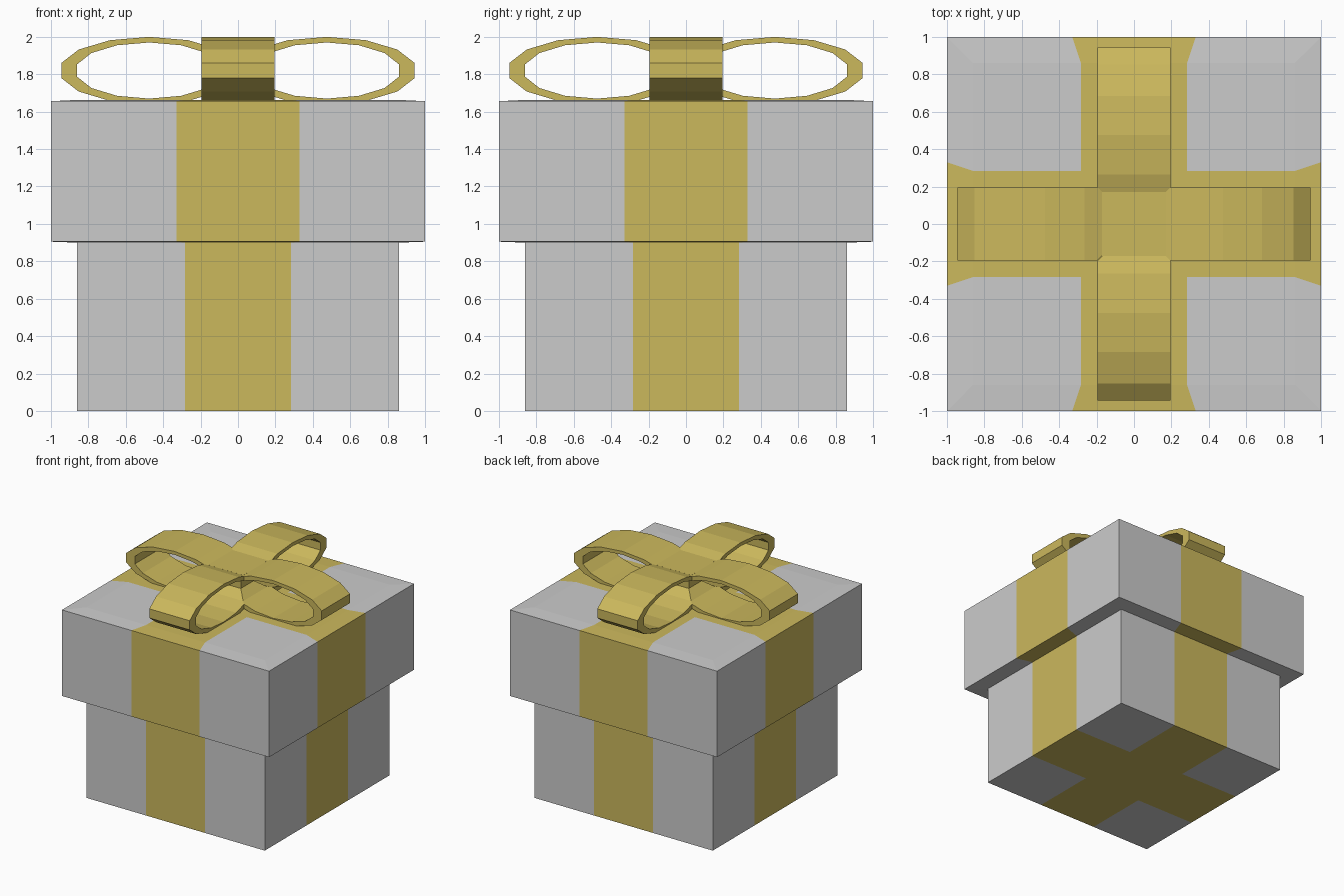
import bpy, bmesh, math
from mathutils import Vector, Matrix

if "Cube" in bpy.data.objects:
    bpy.data.objects.remove(bpy.data.objects["Cube"])


def material(name, rgb):
    m = bpy.data.materials.new(name)
    m.diffuse_color = (*rgb, 1)
    m.use_nodes = True
    m.node_tree.nodes["Principled BSDF"].inputs["Base Color"].default_value = m.diffuse_color
    return m


paper = material("light grey paper", (0.60, 0.60, 0.60))
gold = material("gold ribbon", (0.60, 0.48, 0.108))


def finish(bm, name, mats):
    bmesh.ops.recalc_face_normals(bm, faces=bm.faces[:])
    me = bpy.data.meshes.new(name)
    bm.to_mesh(me)
    bm.free()
    for m in mats:
        me.materials.append(m)
    ob = bpy.data.objects.new(name, me)
    bpy.context.collection.objects.link(ob)
    return ob


# Gift box with overhanging lid: stacked 4x4 point grids, middle strips are ribbon
levels = [(0.862, 0.0), (0.862, 0.9), (1.0, 0.905), (1.0, 1.656), (0.862, 1.663)]
STEPS = (-1, -0.33, 0.33, 1)
border = ([(i, 0) for i in range(3)] + [(3, j) for j in range(3)]
          + [(i, 3) for i in (3, 2, 1)] + [(0, j) for j in (3, 2, 1)])
bm = bmesh.new()
grids = []
for k, (w, z) in enumerate(levels):
    cap = k in (0, len(levels) - 1)
    grids.append({(i, j): bm.verts.new((STEPS[i] * w, STEPS[j] * w, z))
                  for i in range(4) for j in range(4)
                  if cap or (i, j) in border})
for lo, hi in zip(grids, grids[1:]):
    for n in range(12):
        a, b = border[n], border[(n + 1) % 12]
        f = bm.faces.new((lo[a], lo[b], hi[b], hi[a]))
        f.material_index = int(n % 3 == 1)
for g in (grids[0], grids[-1]):
    for i in range(3):
        for j in range(3):
            f = bm.faces.new((g[i, j], g[i + 1, j], g[i + 1, j + 1], g[i, j + 1]))
            f.material_index = int(i == 1 or j == 1)
finish(bm, "gift_box", [paper, gold])

# Bow loops: 14-sided oval bands, mitred where they meet at the centre
N, HALF, CX, CZ = 14, 0.195, 0.475, 1.82
for q in range(4):
    bm = bmesh.new()
    rings = []
    for rx, rz, y in ((0.482, 0.18, -HALF), (0.482, 0.18, HALF),
                      (0.395, 0.15, HALF), (0.395, 0.15, -HALF)):
        rings.append([bm.verts.new((CX + rx * math.sin(2 * math.pi * s / N), y,
                                    CZ + rz * math.cos(2 * math.pi * s / N)))
                      for s in range(N)])
    for r in range(4):
        a, b = rings[r], rings[(r + 1) % 4]
        for s in range(N):
            t = (s + 1) % N
            bm.faces.new((a[s], a[t], b[t], b[s]))
    bmesh.ops.recalc_face_normals(bm, faces=bm.faces[:])
    for side in (1, -1):
        bmesh.ops.bisect_plane(bm, geom=bm.verts[:] + bm.edges[:] + bm.faces[:],
                               plane_co=(0, 0, 0), plane_no=(1, side, 0),
                               clear_inner=True)
    bmesh.ops.rotate(bm, verts=bm.verts[:], cent=(0, 0, 0),
                     matrix=Matrix.Rotation(q * math.pi / 2, 3, 'Z'))
    finish(bm, f"bow_loop_{q + 1}", [gold])

# Flat centre of the bow
bm = bmesh.new()
bmesh.ops.create_cube(bm, size=1)
bmesh.ops.scale(bm, vec=(0.34, 0.34, 0.03), verts=bm.verts[:])
bmesh.ops.translate(bm, vec=(0, 0, 1.939), verts=bm.verts[:])
finish(bm, "bow_centre", [gold])
